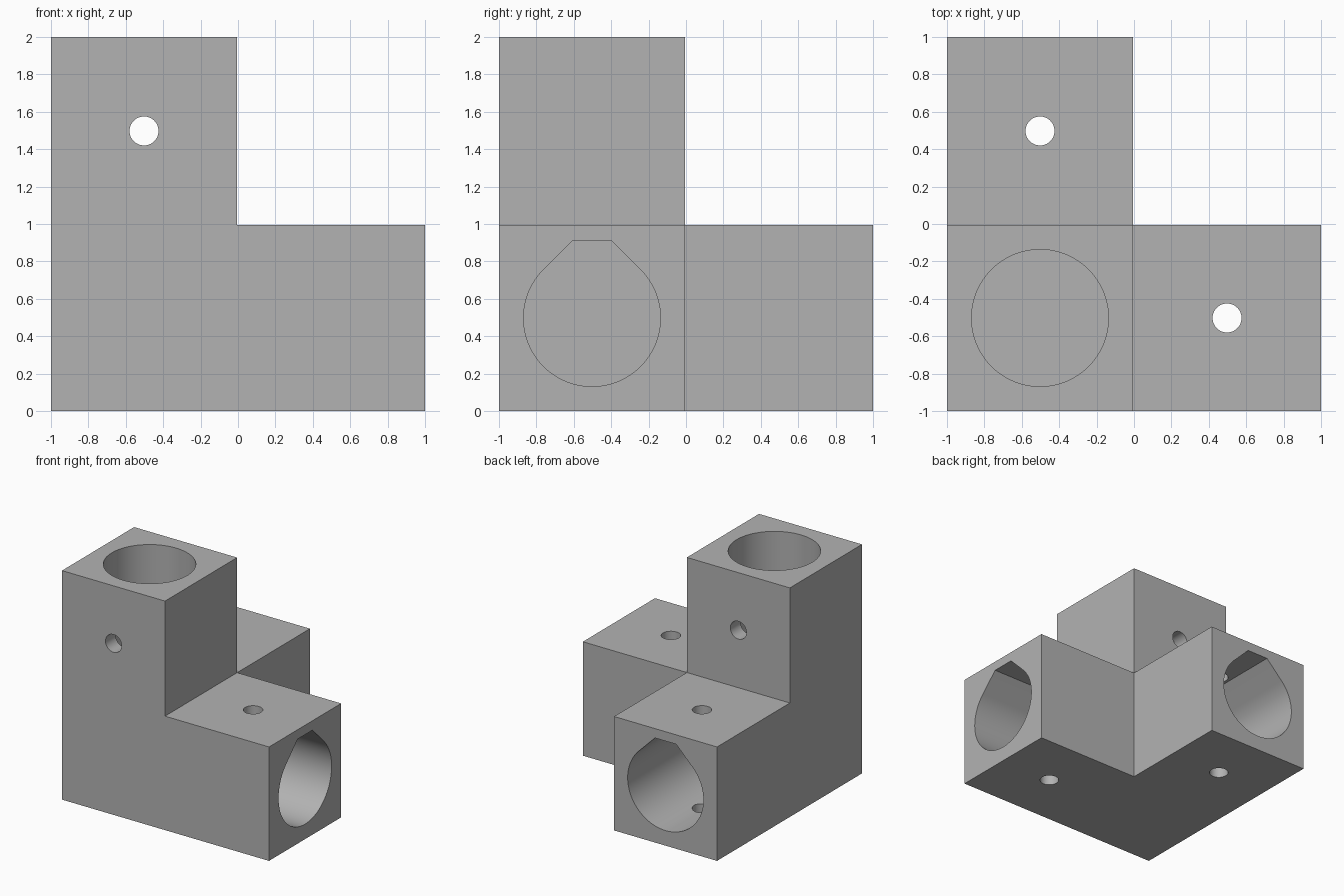
import bpy, bmesh, math
from mathutils import Vector

if "Cube" in bpy.data.objects:
    bpy.data.objects.remove(bpy.data.objects["Cube"])

W = 0.995            # thickness of each square arm
LO, HI = -1.0, 1.0
C = LO + W / 2       # arm axis in x and y
CZ = W / 2           # arm axis height
ARM = 2.0 - W        # arm length beyond the corner cube
R, TOP = 0.366, 0.4155
SCREW_R = 0.0775

grey = bpy.data.materials.new("light grey plastic")
grey.diffuse_color = (0.45, 0.45, 0.45, 1)
grey.use_nodes = True
grey.node_tree.nodes["Principled BSDF"].inputs["Base Color"].default_value = grey.diffuse_color


def make_object(name, bm):
    mesh = bpy.data.meshes.new(name)
    bm.to_mesh(mesh)
    bm.free()
    ob = bpy.data.objects.new(name, mesh)
    bpy.context.collection.objects.link(ob)
    mesh.materials.append(grey)
    return ob


def arc(r, a0, a1, n):
    return [(r * math.cos(math.radians(a0 + (a1 - a0) * i / n)),
             r * math.sin(math.radians(a0 + (a1 - a0) * i / n))) for i in range(n + 1)]


def prism(name, profile, start, axis, length):
    """Extrude a 2D profile along a main axis."""
    d = Vector([float(i == axis) for i in range(3)])
    u = Vector((0, 1, 0)) if axis == 0 else Vector((1, 0, 0))
    v = Vector((0, 1, 0)) if axis == 2 else Vector((0, 0, 1))
    bm = bmesh.new()
    face = bm.faces.new([bm.verts.new(Vector(start) + u * p + v * q) for p, q in profile])
    ext = bmesh.ops.extrude_face_region(bm, geom=[face], use_keep_orig=True)["geom"]
    bmesh.ops.translate(bm, vec=d * length,
                        verts=[g for g in ext if isinstance(g, bmesh.types.BMVert)])
    bmesh.ops.recalc_face_normals(bm, faces=bm.faces[:])
    ob = make_object(name, bm)
    ob.hide_render = True
    return ob


# Body: corner cube with one arm pulled out along +x, +y and +z
bm = bmesh.new()
bmesh.ops.create_cube(bm, size=W)
bmesh.ops.translate(bm, verts=bm.verts[:], vec=(C, C, CZ))
bm.normal_update()
for axis in range(3):
    d = Vector([float(i == axis) for i in range(3)])
    bm.normal_update()
    face = max(bm.faces, key=lambda f: (round(f.normal.dot(d), 3),
                                        -(f.calc_center_median() - Vector((C, C, CZ))).length))
    new = bmesh.ops.extrude_discrete_faces(bm, faces=[face])["faces"]
    bmesh.ops.translate(bm, verts=new[0].verts[:], vec=d * ARM)
bmesh.ops.recalc_face_normals(bm, faces=bm.faces[:])
bmesh.ops.dissolve_limit(bm, angle_limit=0.01, verts=bm.verts[:], edges=bm.edges[:])
body = make_object("corner_connector", bm)

# Sockets: flat-topped teardrops in the level arms, round in the upright arm
round_profile = arc(R, 0, 360, 96)[:-1]
half = R * math.sqrt(2) - TOP
teardrop = arc(R, 135, 405, 72) + [(half, TOP), (-half, TOP)]
depth = ARM + 0.1
hole = arc(SCREW_R, 0, 360, 48)[:-1]
mid = HI - ARM / 2
cutters = [
    prism("socket_x", teardrop, (HI - ARM, C, CZ), 0, depth),
    prism("socket_y", teardrop, (C, HI - ARM, CZ), 1, depth),
    prism("socket_z", round_profile, (C, C, W), 2, depth),
    # Screw holes across each arm
    prism("screw_hole_x", hole, (mid, C, -0.1), 2, W + 0.2),
    prism("screw_hole_y", hole, (C, mid, -0.1), 2, W + 0.2),
    prism("screw_hole_z", hole, (C, LO - 0.1, W + ARM / 2), 1, W + 0.2),
]

bpy.ops.object.select_all(action='DESELECT')
body.select_set(True)
bpy.context.view_layer.objects.active = body
for cutter in cutters:
    mod = body.modifiers.new(cutter.name, 'BOOLEAN')
    mod.operation = 'DIFFERENCE'
    mod.solver = 'EXACT'
    mod.object = cutter
    bpy.ops.object.modifier_apply(modifier=mod.name)
for cutter in cutters:
    bpy.data.objects.remove(cutter)

bpy.ops.object.shade_smooth_by_angle(angle=math.radians(30))
